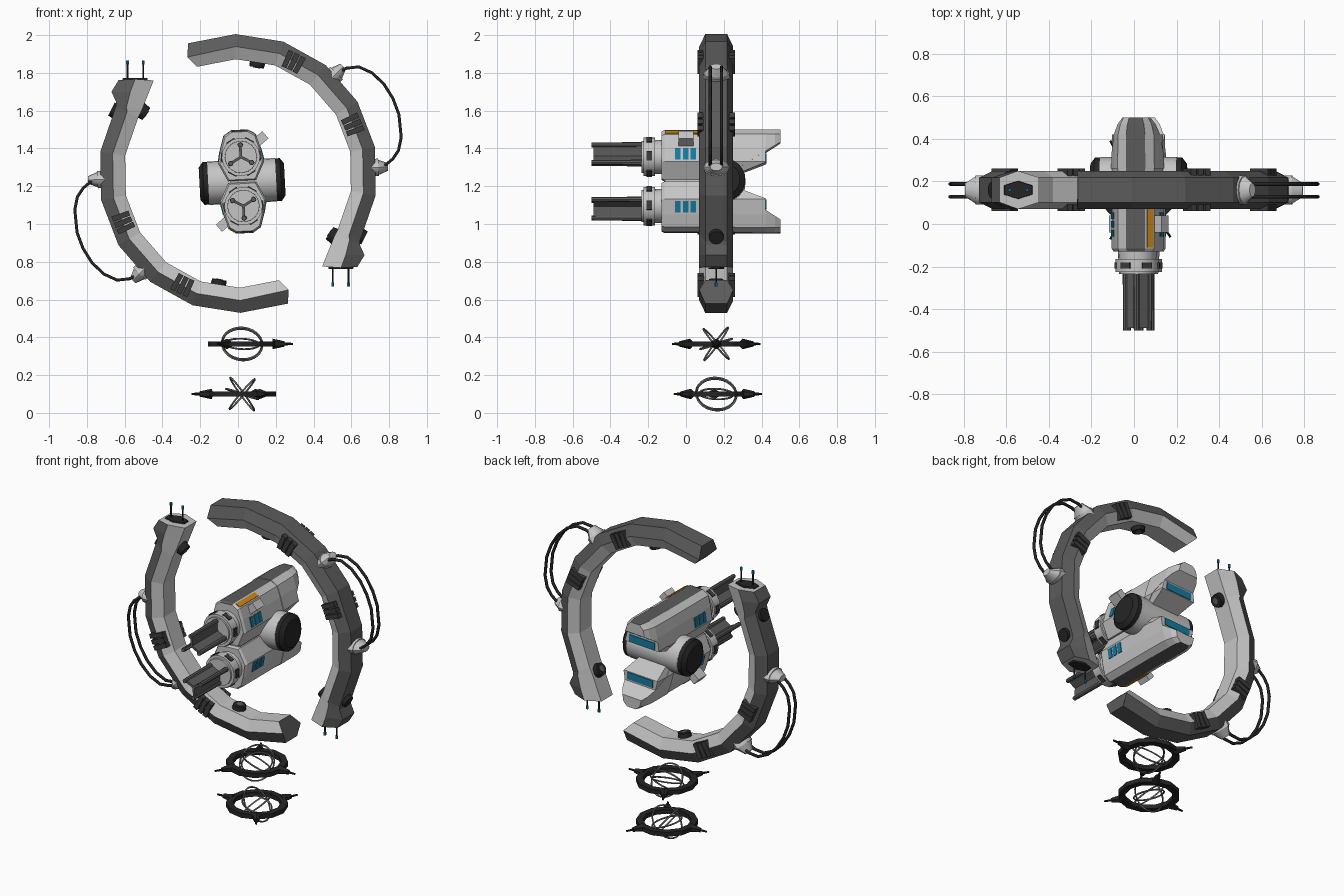
import bpy, bmesh, math
from mathutils import Matrix, Vector

if "Cube" in bpy.data.objects:
    bpy.data.objects.remove(bpy.data.objects["Cube"])

def mat(name, c):
    m = bpy.data.materials.new(name)
    m.diffuse_color = (*c, 1)
    m.use_nodes = True
    m.node_tree.nodes["Principled BSDF"].inputs["Base Color"].default_value = m.diffuse_color
    return m
LIGHT = mat("light_grey", (.56, .56, .56))
DARK = mat("dark_grey", (.105, .105, .105))
CLAMP = mat("charcoal", (.045, .045, .045))
BLACK = mat("black", (.018, .018, .018))
TEAL = mat("teal", (.008, .2, .36))
ORANGE = mat("orange", (.65, .24, .005))
WIRE = mat("steel", (.16, .16, .16))
RY = lambda d: Matrix.Rotation(math.radians(d), 4, 'Y')
T = lambda *v: Matrix.Translation(v)

def finish(name, bm, mats, smooth=False):
    bmesh.ops.recalc_face_normals(bm, faces=bm.faces)
    me = bpy.data.meshes.new(name)
    bm.to_mesh(me)
    bm.free()
    for m in mats:
        me.materials.append(m)
    if smooth:
        me.polygons.foreach_set("use_smooth", [True] * len(me.polygons))
        me.set_sharp_from_angle(angle=math.radians(35))
    ob = bpy.data.objects.new(name, me)
    bpy.context.collection.objects.link(ob)
    return ob

def box(name, size, mtx, m):
    bm = bmesh.new()
    bmesh.ops.create_cube(bm, size=1, matrix=mtx @ Matrix.Diagonal((*size, 1)))
    return finish(name, bm, [m])

def cone(name, p0, p1, r0, r1, n, m, sy=1, smooth=True):
    p0, p1 = Vector(p0), Vector(p1)
    bm = bmesh.new()
    q = (p1 - p0).to_track_quat('Z', 'Y').to_matrix().to_4x4()
    bmesh.ops.create_cone(bm, cap_ends=True, segments=n, radius1=r0, radius2=r1,
                          depth=(p1 - p0).length, matrix=q)
    mid = (p0 + p1) / 2
    for v in bm.verts:
        v.co = Vector((v.co.x, v.co.y * sy, v.co.z)) + mid
    return finish(name, bm, [m], smooth)

def loft(sections):
    bm = bmesh.new()
    rows = [[bm.verts.new(p) for p in s] for s in sections]
    n = len(rows[0])
    for a, b in zip(rows, rows[1:]):
        for i in range(n):
            bm.faces.new((a[i], a[(i + 1) % n], b[(i + 1) % n], b[i]))
    bm.faces.new(rows[0])
    bm.faces.new(rows[-1])
    bmesh.ops.recalc_face_normals(bm, faces=bm.faces)
    return bm

def tube(name, pts, r, m, cyclic=False):
    cu = bpy.data.curves.new(name, 'CURVE')
    cu.dimensions, cu.bevel_depth, cu.bevel_resolution = '3D', r, 1
    sp = cu.splines.new('POLY')
    sp.points.add(len(pts) - 1)
    for q, p in zip(sp.points, pts):
        q.co = (*p, 1)
    sp.use_cyclic_u = cyclic
    tmp = bpy.data.objects.new(name + "_path", cu)
    me = bpy.data.meshes.new_from_object(tmp)
    bpy.data.objects.remove(tmp)
    me.materials.clear()
    me.materials.append(m)
    ob = bpy.data.objects.new(name, me)
    bpy.context.collection.objects.link(ob)
    return ob

def repeat(obs, first, second):
    for o in obs:
        c = o.copy()
        bpy.context.collection.objects.link(c)
        o.matrix_world, c.matrix_world = first, second

# ---- curved arm (left one; the right one is it turned half round)
CZ, CY = 1.2675, .16
def polar(r, deg, y=0):
    a = math.radians(deg)
    return (r * math.cos(a), CY + y, CZ + r * math.sin(a))
def section(o, r, i):
    return [(o[0], CY - .058, o[2]), (r[0], CY - .09, r[2]), (i[0], CY - .058, i[2]),
            (i[0], CY + .058, i[2]), (r[0], CY + .09, r[2]), (o[0], CY + .058, o[2])]
secs = [section((-.632, 0, 1.762), (-.545, 0, 1.767), (-.446, 0, 1.76)),
        section((-.67, 0, 1.70), (-.57, 0, 1.70), (-.47, 0, 1.70)),
        section((-.645, 0, 1.645), (-.59, 0, 1.62), (-.51, 0, 1.60))]
for a in range(151, 292, 20):
    k = 2.5 if a == 291 else 0
    secs.append(section(polar(.738, a), polar(.672, a + k), polar(.605, a)))
bm = loft(secs)
ends = [f for f in bm.faces if len(f.verts) == 6]
for f in bm.faces:
    c = f.calc_center_median()
    d = Vector((c.x, 0, c.z - CZ)).normalized()
    if len(f.verts) == 4 and f.normal.dot(d) > 0.05:
        f.material_index = 1
    elif len(f.verts) == 6 and c.z < CZ:
        f.material_index = 1
arm = [finish("arc_arm", bm, [LIGHT, DARK])]
# end plate and antennas
arm.append(cone("arm_end_plate", (-.545, CY, 1.755), (-.545, CY, 1.772), .08, .075, 6, BLACK, .55, False))
for x in (-.585, -.502):
    arm.append(cone("antenna", (x, CY, 1.76), (x, CY, 1.85), .005, .005, 6, BLACK))
    arm.append(cone("antenna_tip", (x, CY, 1.845), (x, CY, 1.865), .008, .008, 6, TEAL))
# three-bar clamps
for a in (203, 243.6):
    for k in (-3, 0, 3):
        arm.append(box("clamp_bar", (.095, .2, .028), T(*polar(.66, a + k)) @ RY(-a - k), CLAMP))
# round knobs on inner and outer faces
for a, r0, r1 in ((153, .70, .752), (147, .63, .578), (260, .62, .57)):
    arm.append(cone("knob", polar(r0, a), polar(r1, a), .045, .038, 14, BLACK))
    if r1 < r0:
        arm.append(cone("knob_centre", polar(r0, a), polar(r1 - .003, a), .02, .02, 10, DARK))
# cable connectors and cables
for a in (182.5, 225.5):
    arm.append(cone("connector_base", polar(.69, a), polar(.745, a), .046, .046, 12, LIGHT, 1.5))
    arm.append(cone("connector_nose", polar(.745, a), polar(.795, a), .04, .02, 12, LIGHT, 1.6))
path = [(.52, 1.80), (.575, 1.825), (.64, 1.832), (.71, 1.80), (.773, 1.74), (.82, 1.665), (.852, 1.58),
        (.864, 1.46), (.85, 1.39), (.82, 1.345), (.78, 1.312), (.73, 1.30)]
for dy in (-.032, .028):
    arm.append(tube("cable", [(-x, CY + dy, 2 * CZ - z) for x, z in path], .009, BLACK))
C = T(0, 0, CZ)
repeat(arm, Matrix(), C @ RY(180) @ C.inverted())

# ---- central core: upper half in local space, lower half is it turned half round
ZC = .13
half = [(.045, .14), (.085, .115), (.105, .05), (.122, -.03), (.075, -.125)]
prof = half + [(-x, z) for x, z in reversed(half)]
def body(name, spec, pt, nrm):
    bm = loft([[(x * sx, y, ZC + z * sz) for x, z in prof] for y, sx, sz in spec])
    for f in bm.faces:
        f.material_index = int(f.normal.z > .9)
    bmesh.ops.bisect_plane(bm, geom=bm.verts[:] + bm.edges[:] + bm.faces[:], plane_co=pt,
                           plane_no=nrm, clear_outer=True)
    new = bmesh.ops.holes_fill(bm, edges=[e for e in bm.edges if e.is_boundary], sides=0)
    for f in new["faces"]:
        f.material_index = 0
    return finish(name, bm, [LIGHT, DARK])
core = [body("body_shell", [(-.13, .92, .95), (-.115, 1, 1), (.42, .98, 1)], (0, .42, .095), (0, .07, -.18)),
        body("rear_hood", [(.26, 1.02, 1.02), (.42, .99, 1.03), (.47, .86, 1.03), (.5, .68, 1.02)],
             (0, .5, .205), (0, .05, -.08)),
        box("rear_light", (.18, .008, .045), T(0, .421, .122), TEAL)]
# side windows
for s in (-1, 1):
    for y in (-.043, -.002, .039):
        core.append(box("side_window", (.008, .03, .062), T(s * .1135, y, ZC + .01) @ RY(-12 * s), TEAL))
core.append(box("warning_stripe", (.03, .19, .006), T(.066, -.015, ZC + .128) @ RY(32), ORANGE))
core.append(box("sight_box", (.06, .08, .05), T(.112, .0, .222) @ RY(-38), LIGHT))
# barrel collar with slots
core.append(cone("collar", (0, -.12, ZC), (0, -.235, ZC), .092, .085, 16, LIGHT))
core.append(cone("collar_lip", (0, -.165, ZC), (0, -.225, ZC), .102, .102, 16, LIGHT))
for k in range(6):
    core.append(box("collar_slot", (.05, .03, .01), T(0, -.195, ZC) @ RY(30 + 60 * k) @ T(0, 0, .1), CLAMP))
# three-vane barrel
for k in range(3):
    m = T(0, 0, ZC) @ RY(120 * k)
    core.append(box("barrel_vane", (.014, .29, .065), m @ T(0, -.345, .032), DARK))
    p = m @ Vector((0, 0, .064))
    core.append(cone("barrel_rod", (p.x, -.2, p.z), (p.x, -.5, p.z), .015, .013, 8, DARK))
# side drum and its cap
core.append(cone("side_drum", (0, .2, 0), (.18, .2, 0), .115, .115, 24, LIGHT))
core.append(cone("drum_cap", (.175, .2, 0), (.205, .2, 0), .113, .113, 24, BLACK))
core.append(cone("drum_cap_bevel", (.205, .2, 0), (.226, .2, 0), .113, .085, 24, BLACK))
core.append(box("spine", (.13, .42, .05), T(0, .1, 0), LIGHT))
O = T(.022, 0, 1.225)
repeat(core, O @ RY(-3), O @ RY(177))

# ---- two gimbals below
for z, turn in ((.365, 0), (.1, 184)):
    base = T(.022, CY, z) @ Matrix.Rotation(math.radians(turn), 4, 'Z')
    n = 12
    rings = []
    for i in range(n):
        a = 2 * math.pi * i / n
        rings.append([base @ Vector((r * math.cos(a), r * math.sin(a), h))
                      for r, h in ((.18, -.014), (.18, .014), (.14, .014), (.14, -.014))])
    bm = bmesh.new()
    rows = [[bm.verts.new(p) for p in s] for s in rings]
    for i in range(n):
        a, b = rows[i], rows[(i + 1) % n]
        for j in range(4):
            bm.faces.new((a[j], a[(j + 1) % 4], b[(j + 1) % 4], b[j]))
    finish("gimbal_frame", bm, [BLACK])
    for k in range(3):
        m = base @ Matrix.Rotation(math.radians(120 * k), 4, 'Z')
        cone("gimbal_spike", m @ Vector((.16, 0, 0)), m @ Vector((.225, 0, 0)), .028, .014, 6, BLACK, 1, False)
        cone("gimbal_tip", m @ Vector((.215, 0, 0)), m @ Vector((.268, 0, 0)), .008, .006, 6, BLACK, 1, False)
    # thin inner rings, tilted about a shared axis (crosswise on the lower gimbal)
    yaw = 0 if turn == 0 else 90
    for r, tilt, extra in ((.108, 54, 6), (.104, -50, -6), (.09, 18, 8)):
        m = (T(.022, CY, z) @ Matrix.Rotation(math.radians(yaw + extra), 4, 'Z')
             @ Matrix.Rotation(math.radians(tilt), 4, 'X'))
        tube("gimbal_ring", [m @ Vector((r * math.cos(math.tau * i / 32), r * math.sin(math.tau * i / 32), 0))
                             for i in range(32)], .005, WIRE, True)
